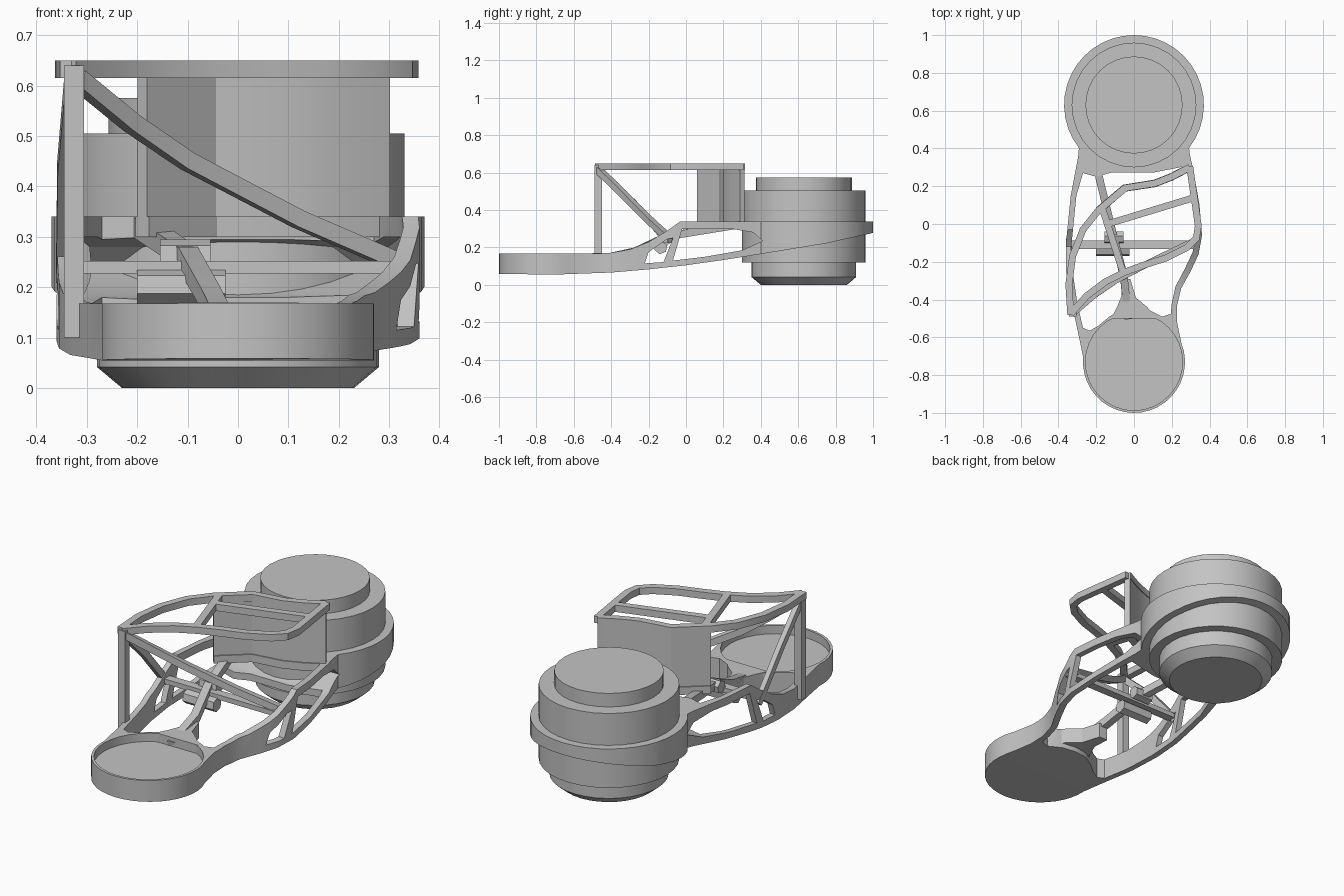
import bpy, bmesh, math
from mathutils import Vector, Matrix

old = bpy.data.objects.get("Cube")
if old:
    bpy.data.objects.remove(old, do_unlink=True)

grey = bpy.data.materials.new("plain grey")
grey.use_nodes = True
GREY = (0.55, 0.55, 0.55, 1)
grey.diffuse_color = GREY
grey.node_tree.nodes["Principled BSDF"].inputs["Base Color"].default_value = GREY


def finish(name, bm):
    bmesh.ops.recalc_face_normals(bm, faces=bm.faces)
    mesh = bpy.data.meshes.new(name)
    bm.to_mesh(mesh)
    bm.free()
    obj = bpy.data.objects.new(name, mesh)
    mesh.materials.append(grey)
    bpy.context.collection.objects.link(obj)
    return obj


def prism(name, pts, a, b, axis="z"):
    """Polygon extruded from a to b; axis x takes (y, z) points."""
    bm = bmesh.new()
    at = (lambda p, t: (p[0], p[1], t)) if axis == "z" else (lambda p, t: (t, p[0], p[1]))
    face = bm.faces.new([bm.verts.new(at(p, a)) for p in pts])
    new = bmesh.ops.extrude_face_region(bm, geom=[face])["geom"]
    shift = Vector((0, 0, b - a)) if axis == "z" else Vector((b - a, 0, 0))
    bmesh.ops.translate(bm, vec=shift, verts=[v for v in new if isinstance(v, bmesh.types.BMVert)])
    return finish(name, bm)


def strip(name, path, width, a, b):
    """Upright ribbon of constant width along a plan path."""
    pts = [Vector(p) for p in path]
    left, right = [], []
    for i, p in enumerate(pts):
        d = (pts[min(i + 1, len(pts) - 1)] - pts[max(i - 1, 0)]).normalized()
        n = Vector((-d.y, d.x)) * width / 2
        left.append(p + n)
        right.append(p - n)
    return prism(name, left + right[::-1], a, b)


def bar(name, path, width, height):
    """Rectangular rod swept along a 3D path."""
    pts = [Vector(p) for p in path]
    bm = bmesh.new()
    rings = []
    for i, p in enumerate(pts):
        d = (pts[min(i + 1, len(pts) - 1)] - pts[max(i - 1, 0)]).normalized()
        s = d.cross(Vector((0, 0, 1))).normalized()
        u = s.cross(d)
        rings.append([bm.verts.new(p + s * width / 2 * j + u * height / 2 * k)
                      for j, k in ((-1, -1), (1, -1), (1, 1), (-1, 1))])
    for r, q in zip(rings, rings[1:]):
        for i in range(4):
            bm.faces.new((r[i], r[(i + 1) % 4], q[(i + 1) % 4], q[i]))
    bm.faces.new(rings[0])
    bm.faces.new(rings[-1])
    return finish(name, bm)


def lathe(name, profile, centre, steps=32):
    """Closed turned solid from (radius, z) points."""
    bm = bmesh.new()
    rings = [[bm.verts.new((centre[0] + r * math.cos(2 * math.pi * i / steps),
                            centre[1] + r * math.sin(2 * math.pi * i / steps), z))
              for i in range(steps)] for r, z in profile]
    for r, q in zip(rings, rings[1:]):
        for i in range(steps):
            j = (i + 1) % steps
            bm.faces.new((r[i], r[j], q[j], q[i]))
    bm.faces.new(rings[0])
    bm.faces.new(rings[-1])
    return finish(name, bm)


def cut(obj, tool, operation="DIFFERENCE"):
    """Apply a boolean and discard the cutter."""
    tool.hide_render = True
    mod = obj.modifiers.new("cut", "BOOLEAN")
    mod.operation, mod.object, mod.solver = operation, tool, "EXACT"
    bpy.context.view_layer.objects.active = obj
    bpy.ops.object.modifier_apply(modifier=mod.name)
    bpy.data.objects.remove(tool, do_unlink=True)


def arc(cx, cy, r, start, end, n):
    return [(cx + r * math.cos(math.radians(start + (end - start) * i / n)),
             cy + r * math.sin(math.radians(start + (end - start) * i / n))) for i in range(n + 1)]


# Lower frame: plan outline trimmed to the side profile
outline = arc(0, -.73, .27, 175, 382, 22)
outline += [(.228, -.52), (.228, -.43), (.25, -.34), (.30, -.25), (.342, -.16), (.36, -.06),
            (.347, .1), (.315, .28), (.295, .37)]
outline += arc(0, .63, .37, -38, 218, 28)
outline += [(-.295, .36), (-.335, .15), (-.36, -.1), (-.355, -.25), (-.33, -.42), (-.295, -.58)]
frame = prism("lower_frame", outline, 0, .6)
side = [(-1.1, .06), (-.7, .055), (-.4, .066), (-.2, .083), (0, .105), (.2, .133), (.4, .165),
        (.75, .222), (1.1, .3), (1.1, .34), (-.03, .34), (-.1, .29), (-.2, .23), (-.3, .19),
        (-.4, .172), (-.47, .168), (-1.1, .168)]
cut(frame, prism("side_trim", side, -1, 1, "x"), "INTERSECT")

# Open middle, side windows and foot recess
void = [(-.235, -.565), (-.19, -.54), (-.13, -.49), (-.07, -.455), (0, -.445), (.08, -.455),
        (.15, -.49), (.195, -.475), (.2, -.42), (.22, -.33), (.27, -.235), (.31, -.15), (.328, -.06),
        (.315, .1), (.287, .25), (.27, .305), (.1, .272), (-.12, .272), (-.2, .25), (-.27, .27),
        (-.305, .15), (-.33, -.1), (-.325, -.25), (-.3, -.42), (-.27, -.55)]
cut(frame, prism("middle_cutter", void, -.1, 1))
windows = [
    [(-.22, .115), (-.12, .122), (-.07, .25), (-.1, .245), (-.2, .175)],
    [(-.07, .13), (-.02, .3), (.24, .3), (.36, .28), (.41, .235), (.3, .185), (.1, .15)],
]
for pts in windows:
    cut(frame, prism("window_cutter", pts, -1, 1, "x"))
cut(frame, lathe("recess_cutter", [(.257, .125), (.257, .4)], (0, -.73)))

# Motor housing
lathe("motor", [(.23, 0), (.28, .042), (.28, .12), (.33, .12), (.33, .505), (.257, .505),
                (.257, .575)], (0, .63))

# Upper frame
Z0, Z1 = .615, .65
back = [(.295, .3), (.2, .25), (.11, .215), (-.05, .19), (-.19, .07)]
upper = {
    "upper_front_rail": [(-.335, -.475), (-.25, -.38), (-.15, -.305), (-.05, -.255), (.06, -.215),
                         (.17, -.18), (.28, -.125), (.33, -.075), (.34, -.01), (.325, .1),
                         (.31, .2), (.295, .305)],
    "upper_back_rail": back,
    "upper_left_rail": [(-.04, .195), (-.19, .07), (-.27, -.03), (-.325, -.17), (-.345, -.32), (-.335, -.48)],
    "upper_cross_rail": [(-.17, .09), (-.06, -.25)],
    "upper_long_rail": [(-.14, 0), (.32, .14)],
}
for name, path in upper.items():
    strip(name, path, .036, Z0, Z1)

# Upright back panel, its ledge and the front post
strip("back_panel", back, .028, .33, .62)
strip("panel_ledge", back, .04, .3, .34)
prism("corner_post", [(-.345, -.49), (-.305, -.49), (-.305, -.45), (-.345, -.45)], .1, .64)

# Braces from the post head to the side walls
bar("right_brace", [(-.32, -.47, .615), (-.21, -.375, .525), (-.1, -.3, .45), (.12, -.185, .335),
                    (.34, -.08, .24)], .034, .034)
bar("left_brace", [(-.33, -.47, .615), (-.345, -.28, .44), (-.348, -.09, .22)], .026, .034)

# Spine, cross bar and flared root
bar("spine", [(-.03, -.5, .13), (-.055, -.27, .18), (-.1, -.1, .26), (-.19, .27, .32)], .04, .04)
bar("cross_bar", [(-.35, -.11, .24), (.34, -.11, .24)], .045, .025)
prism("spine_root", [(-.12, -.5), (.12, -.5), (.07, -.44), (.01, -.39), (-.02, -.29), (-.07, -.29),
                     (-.065, -.38), (-.09, -.44)], .09, .17)

# Hexagonal nuts at the central joint
for name, x0, x1, y, z, r in (("lower_nut", -.2, -.025, -.135, .2, .036),
                              ("upper_nut", -.155, -.055, -.07, .262, .033)):
    prism(name, arc(y, z, r, 20, 320, 5), x0, x1, "x")

# Smooth curved walls, keep edges crisp
bpy.ops.object.select_all(action="DESELECT")
for obj in bpy.context.scene.objects:
    if obj.type == "MESH":
        obj.select_set(True)
        bpy.context.view_layer.objects.active = obj
bpy.ops.object.shade_smooth_by_angle(angle=math.radians(25))
